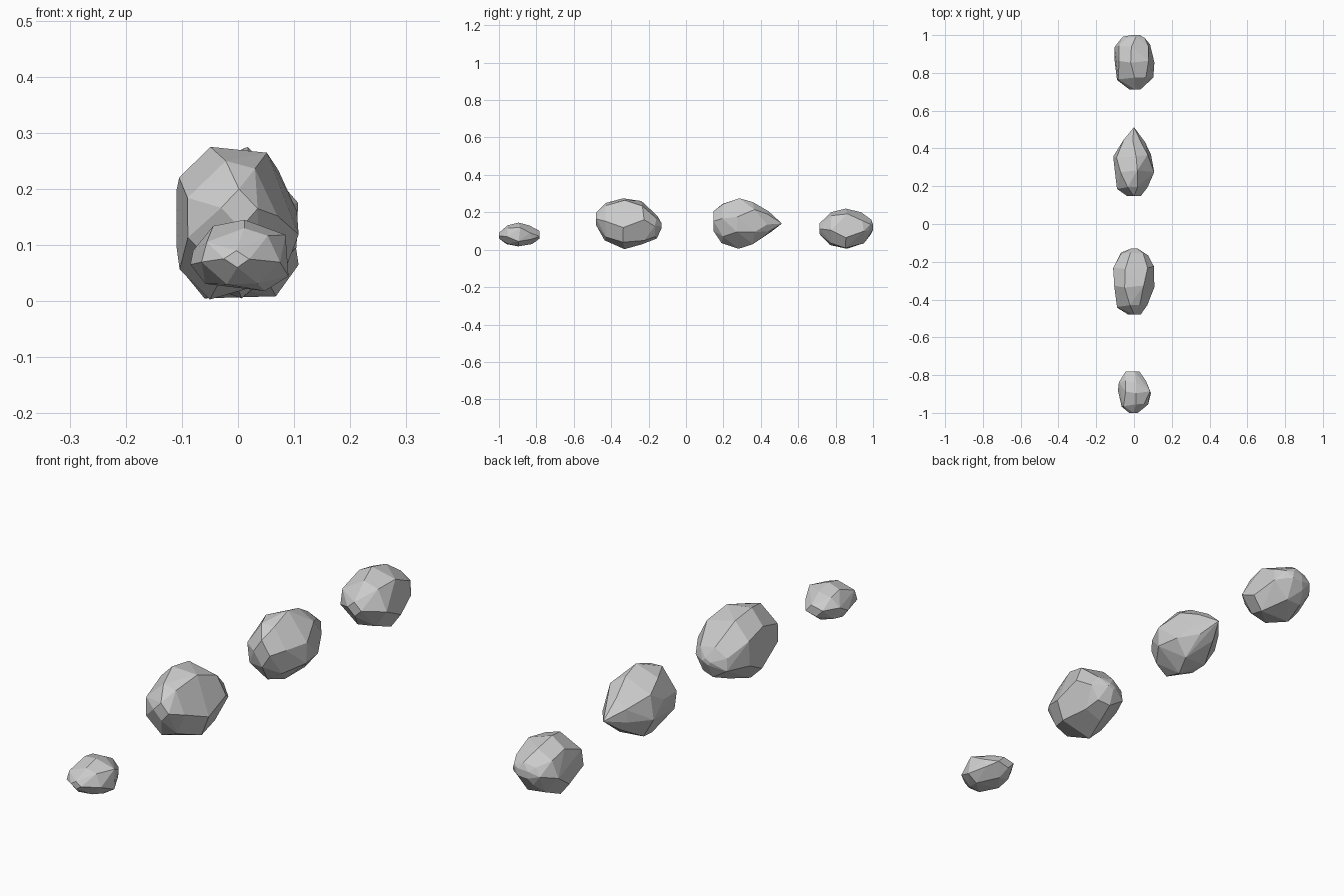
import bpy, bmesh
from math import sin, cos, pi, radians

if "Cube" in bpy.data.objects:
    bpy.data.objects.remove(bpy.data.objects["Cube"])


def span(values, lo, hi):
    """Stretch values so that they exactly fill lo..hi."""
    a, b = min(values), max(values)
    return [lo + (v - a) / (b - a) * (hi - lo) for v in values]


def rock(name, stations, sides=7, twist=0.9):
    """Faceted convex stone from cross-sections (y, x0, x1, z0, z1)."""
    bm = bmesh.new()
    for i, (y, x0, x1, z0, z1) in enumerate(stations):
        if x0 == x1:
            bm.verts.new((x0, y, z0))
            continue
        n = 4 if i in (0, len(stations) - 1) else sides
        angles = [2 * pi * k / n + twist * i + 0.15 * sin(3 * k + i) for k in range(n)]
        xs = span([cos(a) for a in angles], x0, x1)
        zs = span([sin(a) for a in angles], z0, z1)
        for k in range(n):
            bm.verts.new((xs[k], y + 0.008 * sin(5 * k + 2 * i) * (n == sides), zs[k]))
    hull = bmesh.ops.convex_hull(bm, input=bm.verts[:])
    junk = [g for g in set(hull["geom_interior"] + hull["geom_unused"])
            if isinstance(g, bmesh.types.BMVert)]
    bmesh.ops.delete(bm, geom=junk, context="VERTS")
    # Merge nearly coplanar triangles into broad facets
    bmesh.ops.dissolve_limit(bm, angle_limit=radians(7), verts=bm.verts[:], edges=bm.edges[:])
    bmesh.ops.recalc_face_normals(bm, faces=bm.faces[:])
    me = bpy.data.meshes.new(name)
    bm.to_mesh(me)
    bm.free()
    ob = bpy.data.objects.new(name, me)
    bpy.context.collection.objects.link(ob)
    return ob


# Small flat pebble at the front
rock("small_rock", [
    (-1.0, -.025, .02, .06, .09), (-.96, -.065, .075, .03, .13),
    (-.89, -.085, .09, .018, .145), (-.83, -.08, .065, .03, .13),
    (-.782, -.045, .03, .06, .10)], twist=0.7)

# Large rounded boulder
rock("large_rock", [
    (-.48, -.03, .035, .13, .20), (-.435, -.09, .07, .05, .25),
    (-.33, -.105, .108, .003, .275), (-.23, -.11, .105, .03, .26),
    (-.16, -.07, .075, .06, .18), (-.13, -.015, .02, .115, .14)])

# Teardrop boulder with a pointed back
rock("pointed_rock", [
    (.147, -.035, .035, .10, .205), (.19, -.09, .072, .035, .245),
    (.28, -.102, .107, .005, .275), (.36, -.11, .09, .03, .255),
    (.44, -.057, .058, .09, .205), (.513, 0, 0, .14, .14)], twist=1.1)

# Medium boulder at the back
rock("medium_rock", [
    (.713, -.025, .035, .085, .14), (.77, -.09, .102, .025, .20),
    (.86, -.103, .108, .005, .22), (.945, -.103, .085, .035, .20),
    (.983, -.06, .06, .075, .16), (1.0, -.015, .03, .105, .135)], twist=0.8)
